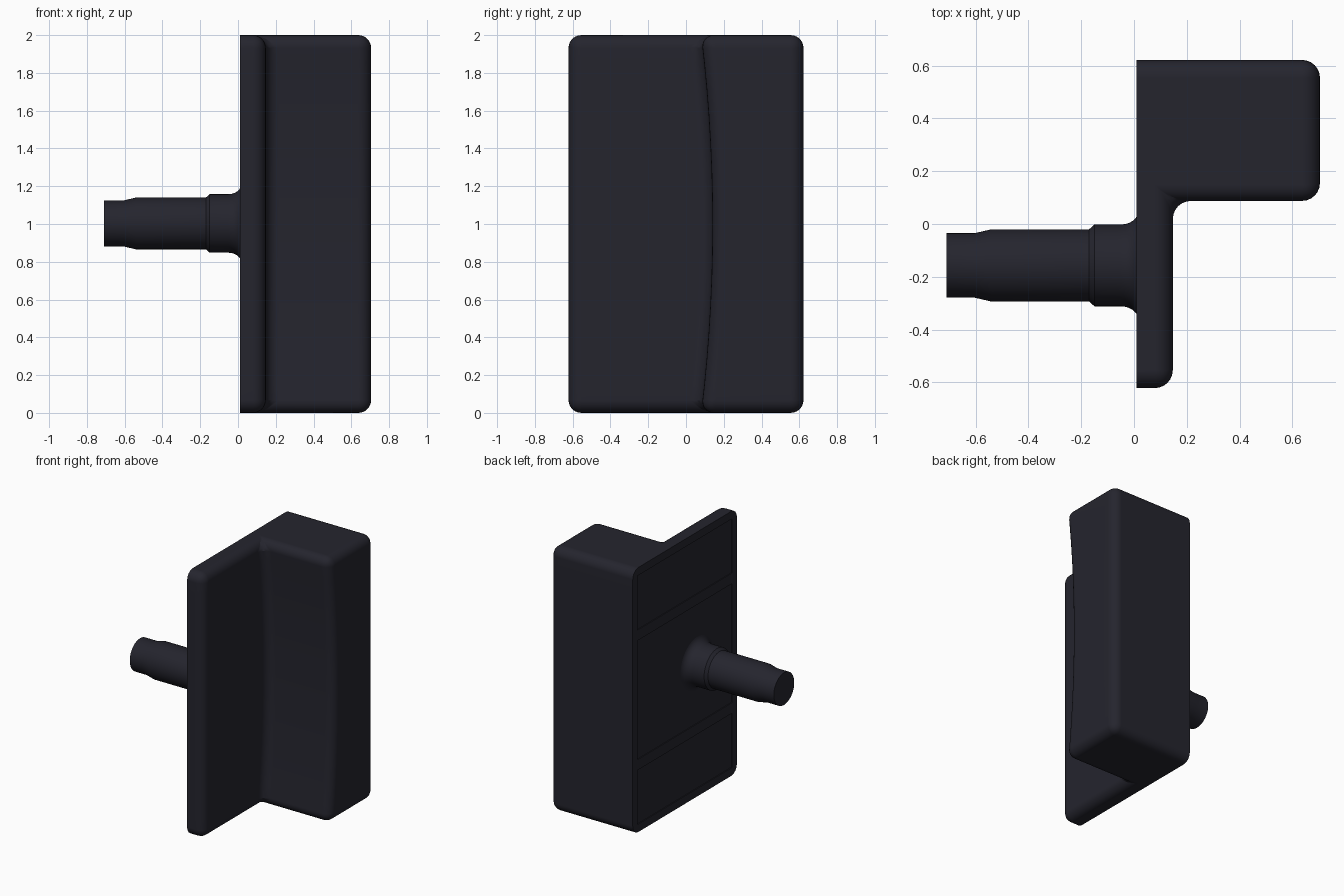
import bpy, bmesh, math
from mathutils import Matrix

if "Cube" in bpy.data.objects:
    bpy.data.objects.remove(bpy.data.objects["Cube"], do_unlink=True)

COLOUR = (0.018, 0.018, 0.027, 1)
dark = bpy.data.materials.new("dark_slate")
dark.use_nodes = True
dark.diffuse_color = COLOUR
bsdf = dark.node_tree.nodes["Principled BSDF"]
bsdf.inputs["Base Color"].default_value = COLOUR
bsdf.inputs["Roughness"].default_value = 0.6

BACK, PLATE, SIDE, DEPTH, HEIGHT = 0.01, 0.147, 0.705, 0.622, 2.0


def make_object(name, bm):
    bmesh.ops.recalc_face_normals(bm, faces=bm.faces)
    mesh = bpy.data.meshes.new(name)
    bm.to_mesh(mesh)
    bm.free()
    mesh.materials.append(dark)
    obj = bpy.data.objects.new(name, mesh)
    bpy.context.collection.objects.link(obj)
    return obj


def smooth(obj):
    obj.data.shade_smooth()
    obj.data.set_sharp_from_angle(angle=math.radians(32))
    mod = obj.modifiers.new("even_normals", "WEIGHTED_NORMAL")
    mod.keep_sharp = True


# L-shaped body, its block hollowed gently along the height
def section(z):
    t = 2 * z / HEIGHT - 1
    front = 0.14 - 0.06 * t * t
    return [(BACK, -DEPTH), (PLATE, -DEPTH), (PLATE, front),
            (SIDE, front), (SIDE, DEPTH), (BACK, DEPTH)]


bm = bmesh.new()
STEPS = 14
rings = []
for i in range(STEPS + 1):
    z = HEIGHT * i / STEPS
    rings.append([bm.verts.new((x, y, z)) for x, y in section(z)])
for low, high in zip(rings, rings[1:]):
    for k in range(6):
        n = (k + 1) % 6
        bm.faces.new((low[k], low[n], high[n], high[k]))
bm.faces.new(rings[0])
bm.faces.new(rings[-1])
bmesh.ops.recalc_face_normals(bm, faces=bm.faces)

# Round every edge except the rim of the flat back
def on_back(edge):
    return all(abs(v.co.x - BACK) < 1e-4 for v in edge.verts)


corners = [e for e in bm.edges if on_back(e) and e.calc_face_angle() < 0.1]
rounded = [e for e in bm.edges if e.calc_face_angle() > 0.5 and not on_back(e)]
bmesh.ops.bevel(bm, geom=rounded, offset=0.068, segments=6, profile=0.5,
                affect="EDGES", clamp_overlap=True)
body = make_object("body", bm)

# Three shallow panels sunk into the back
bm = bmesh.new()
for low, high in ((0.06, 0.47), (0.55, 1.45), (1.53, 1.94)):
    size = Matrix.Diagonal((0.02, 1.13, high - low, 1))
    place = Matrix.Translation((BACK - 0.004, 0, (low + high) / 2))
    bmesh.ops.create_cube(bm, size=1, matrix=place @ size)
cutter = make_object("panel_cutter", bm)
cut = body.modifiers.new("panels", "BOOLEAN")
cut.operation = "DIFFERENCE"
cut.solver = "EXACT"
cut.object = cutter
graph = bpy.context.evaluated_depsgraph_get()
cut_mesh = bpy.data.meshes.new_from_object(body.evaluated_get(graph))
body.modifiers.clear()
body.data = cut_mesh
bpy.data.objects.remove(cutter, do_unlink=True)
smooth(body)

# Stepped round shaft with a flared root
profile = [(-0.71, 0), (-0.71, 0.122), (-0.605, 0.122), (-0.54, 0.137),
           (-0.17, 0.137), (-0.15, 0.155)]
for i in range(7):
    a = math.radians(84) * i / 6
    profile.append((-0.05 + 0.068 * math.sin(a), 0.155 + 0.055 * (1 - math.cos(a))))
profile.append((0.04, 0.204))
bm = bmesh.new()
verts = [bm.verts.new((x, r, 0)) for x, r in profile]
edges = [bm.edges.new(pair) for pair in zip(verts, verts[1:])]
bmesh.ops.spin(bm, geom=verts + edges, axis=(1, 0, 0), cent=(0, 0, 0),
               angle=math.tau, steps=48)
bmesh.ops.remove_doubles(bm, verts=bm.verts, dist=1e-4)
bmesh.ops.translate(bm, verts=bm.verts, vec=(0, -0.157, 1.003))
shaft = make_object("shaft", bm)
shaft.data.shade_smooth()
shaft.data.set_sharp_from_angle(angle=math.radians(32))
